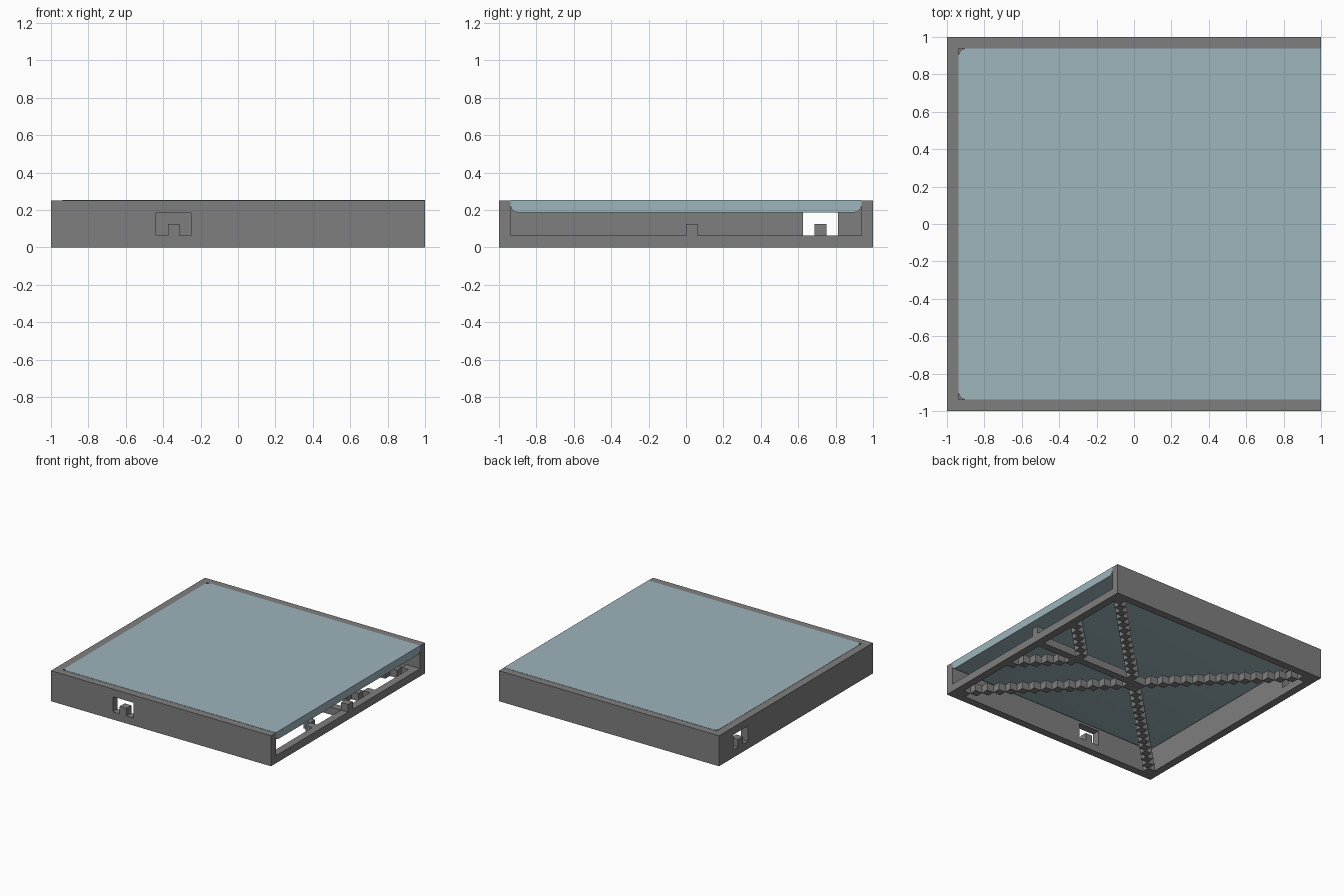
import bpy
import bmesh
from mathutils import Vector

old = bpy.data.objects.get("Cube")
if old:
    bpy.data.objects.remove(old, do_unlink=True)

U = 1 / 16          # one grid cell
IN = 1 - U          # inner face of the walls
H = 4 * U           # full height


def material(name, color):
    m = bpy.data.materials.new(name)
    m.use_nodes = True
    m.diffuse_color = color
    m.node_tree.nodes["Principled BSDF"].inputs["Base Color"].default_value = color
    return m


grey = material("stone grey", (0.212, 0.212, 0.212, 1))
blue = material("pale blue", (0.337, 0.462, 0.503, 1))


def add_box(bm, lo, hi):
    lo, hi = Vector(lo), Vector(hi)
    geom = bmesh.ops.create_cube(bm, size=1)
    for v in geom["verts"]:
        v.co = Vector(a * b for a, b in zip(v.co, hi - lo)) + (lo + hi) / 2
    return geom["verts"]


def finish(bm, name, mat):
    bmesh.ops.recalc_face_normals(bm, faces=bm.faces)
    mesh = bpy.data.meshes.new(name)
    bm.to_mesh(mesh)
    bm.free()
    mesh.materials.append(mat)
    ob = bpy.data.objects.new(name, mesh)
    bpy.context.collection.objects.link(ob)
    return ob


def box(name, lo, hi, mat):
    bm = bmesh.new()
    add_box(bm, lo, hi)
    return finish(bm, name, mat)


def arch_cutter(name, lo, hi, nub, top, axis, d0, d1):
    """Opening from lo to hi that leaves a one-cell stub standing at nub."""
    outline = [(lo, U), (nub, U), (nub, 2 * U), (nub + U, 2 * U),
               (nub + U, U), (hi, U), (hi, top), (lo, top)]
    bm = bmesh.new()
    place = (lambda s, z, d: (d, s, z)) if axis == "x" else (lambda s, z, d: (s, d, z))
    face = bm.faces.new([bm.verts.new(place(s, z, d0)) for s, z in outline])
    geom = bmesh.ops.extrude_face_region(bm, geom=[face])["geom"]
    shift = Vector(place(0, 0, d1 - d0))
    bmesh.ops.translate(bm, vec=shift, verts=[g for g in geom if isinstance(g, bmesh.types.BMVert)])
    return finish(bm, name, grey)


# Outer frame: a box hollowed out, with one open side and two doorways
frame = box("frame", (-1, -1, 0), (1, 1, H), grey)
cutters = [
    box("cavity_cutter", (-IN, -IN, -1), (IN, IN, 1), grey),
    arch_cutter("open_side_cutter", -IN, IN, 0, 1, "x", 0.9, 1.1),
    arch_cutter("right_doorway_cutter", 10 * U, 13 * U, 11 * U, 3 * U, "x", -1.1, -0.9),
    arch_cutter("front_doorway_cutter", -7 * U, -4 * U, -6 * U, 3 * U, "y", -1.1, -0.9),
]
bpy.context.view_layer.objects.active = frame
for cutter in cutters:
    cutter.hide_render = True
    mod = frame.modifiers.new("cut", "BOOLEAN")
    mod.operation = "DIFFERENCE"
    mod.solver = "EXACT"
    mod.object = cutter
    bpy.ops.object.modifier_apply(modifier=mod.name)
    bpy.data.objects.remove(cutter, do_unlink=True)

# Stepped floor braces: two long diagonals and two short side branches
cells = [(i, i) for i in range(1, 31)] + [(i, 31 - i) for i in range(1, 31)]
for i in range(25, 31):
    cells += [(i, i - 8), (i, 40 - i)]
bm = bmesh.new()
for i, j in cells:
    x, y = i * U - 1, j * U - 1
    add_box(bm, (x, y, 0), (x + U, y + U, U))
finish(bm, "stepped_braces", grey)

# Straight beam from the centre to the open side
box("centre_beam", (U, 0, 0), (IN, U, U), grey)

# Top slab, rounded along its lower edges and its two inner corners
bm = bmesh.new()
add_box(bm, (-IN, -IN, 3 * U), (1, IN, H + 0.002))
rounded = []
for e in bm.edges:
    a, b = (v.co for v in e.verts)
    mid = (a + b) / 2
    low = mid.z < 3 * U + 0.001 and mid.x < 0.9
    upright = abs(a.z - b.z) > 0.01 and mid.x < 0
    if low or upright:
        rounded.append(e)
bmesh.ops.bevel(bm, geom=rounded, offset=0.035, segments=4, profile=0.5, affect="EDGES")
slab = finish(bm, "top_slab", blue)
bpy.ops.object.select_all(action="DESELECT")
slab.select_set(True)
bpy.context.view_layer.objects.active = slab
bpy.ops.object.shade_smooth_by_angle()
